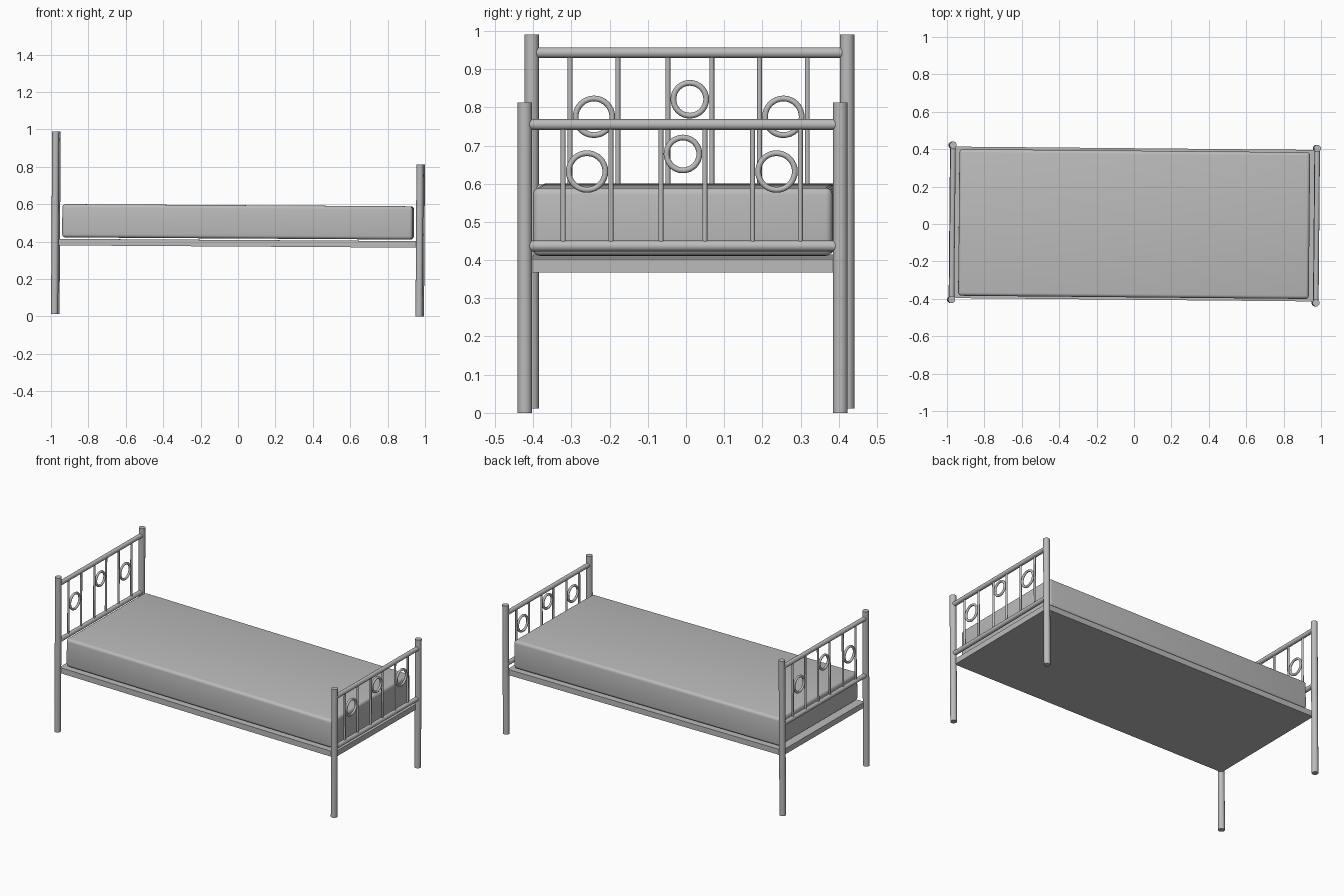
import bpy, math
from mathutils import Matrix, Euler

if "Cube" in bpy.data.objects:
    bpy.data.objects.remove(bpy.data.objects["Cube"])

grey = bpy.data.materials.new("painted_grey")
grey.diffuse_color = (0.5, 0.5, 0.5, 1)
grey.use_nodes = True
grey.node_tree.nodes["Principled BSDF"].inputs["Base Color"].default_value = grey.diffuse_color

# The whole bed stands very slightly turned and tilted
PLACE = Matrix.Translation((-0.0025, 0, 0.006)) @ Euler(
    (0, math.radians(0.36), math.radians(-0.53))).to_matrix().to_4x4()


def finish(name):
    ob = bpy.context.object
    ob.name = name
    ob.data.materials.append(grey)
    bpy.ops.object.shade_smooth_by_angle(angle=math.radians(40))
    ob.matrix_world = PLACE @ ob.matrix_basis
    return ob


def tube(name, centre, length, radius, along_y=False, sides=20):
    bpy.ops.mesh.primitive_cylinder_add(
        vertices=sides, radius=radius, depth=length, location=centre,
        rotation=(math.pi / 2 if along_y else 0, 0, 0))
    finish(name)


def box(name, lo, hi, bevel):
    bpy.ops.mesh.primitive_cube_add(
        size=1, location=[(a + b) / 2 for a, b in zip(lo, hi)])
    ob = bpy.context.object
    ob.scale = [b - a for a, b in zip(lo, hi)]
    bpy.ops.object.transform_apply(location=False, rotation=False, scale=True)
    if bevel:
        mod = ob.modifiers.new("soft_edges", 'BEVEL')
        mod.width, mod.segments = bevel, 4
        bpy.ops.object.modifier_apply(modifier=mod.name)
    finish(name)


# Pairs of bars with a ring held between: y, ring radius, drop below side rings
RINGS = [(-0.25, 0.048, 0.0), (0.001, 0.043, 0.046), (0.246, 0.048, 0.0)]


def end_frame(name, x, post_top, rail_low, rail_high, ring_z):
    # Posts
    for side in (-1, 1):
        tube(name + "_post", (x, side * 0.413, post_top / 2), post_top, 0.019)
    # Cross rails
    for z in (rail_low, rail_high):
        tube(name + "_rail", (x, 0, z), 0.80, 0.014, along_y=True)
    # Bars and rings
    for y, r, up in RINGS:
        for side in (-1, 1):
            tube(name + "_bar", (x, y + side * (r + 0.0145), (rail_low + rail_high) / 2),
                 rail_high - rail_low, 0.0065, sides=12)
        bpy.ops.mesh.primitive_torus_add(
            major_radius=r, minor_radius=0.0075, major_segments=32,
            minor_segments=10, location=(x, y, ring_z + up),
            rotation=(0, math.pi / 2, 0))
        finish(name + "_ring")


end_frame("headboard", -0.9745, 0.978, 0.572, 0.931, 0.763)
end_frame("footboard", 0.9745, 0.813, 0.437, 0.755, 0.632)

# Base board and mattress
box("base_board", (-0.97, -0.405, 0.368), (0.97, 0.405, 0.403), 0)
box("mattress", (-0.937, -0.392, 0.411), (0.937, 0.392, 0.589), 0.018)
